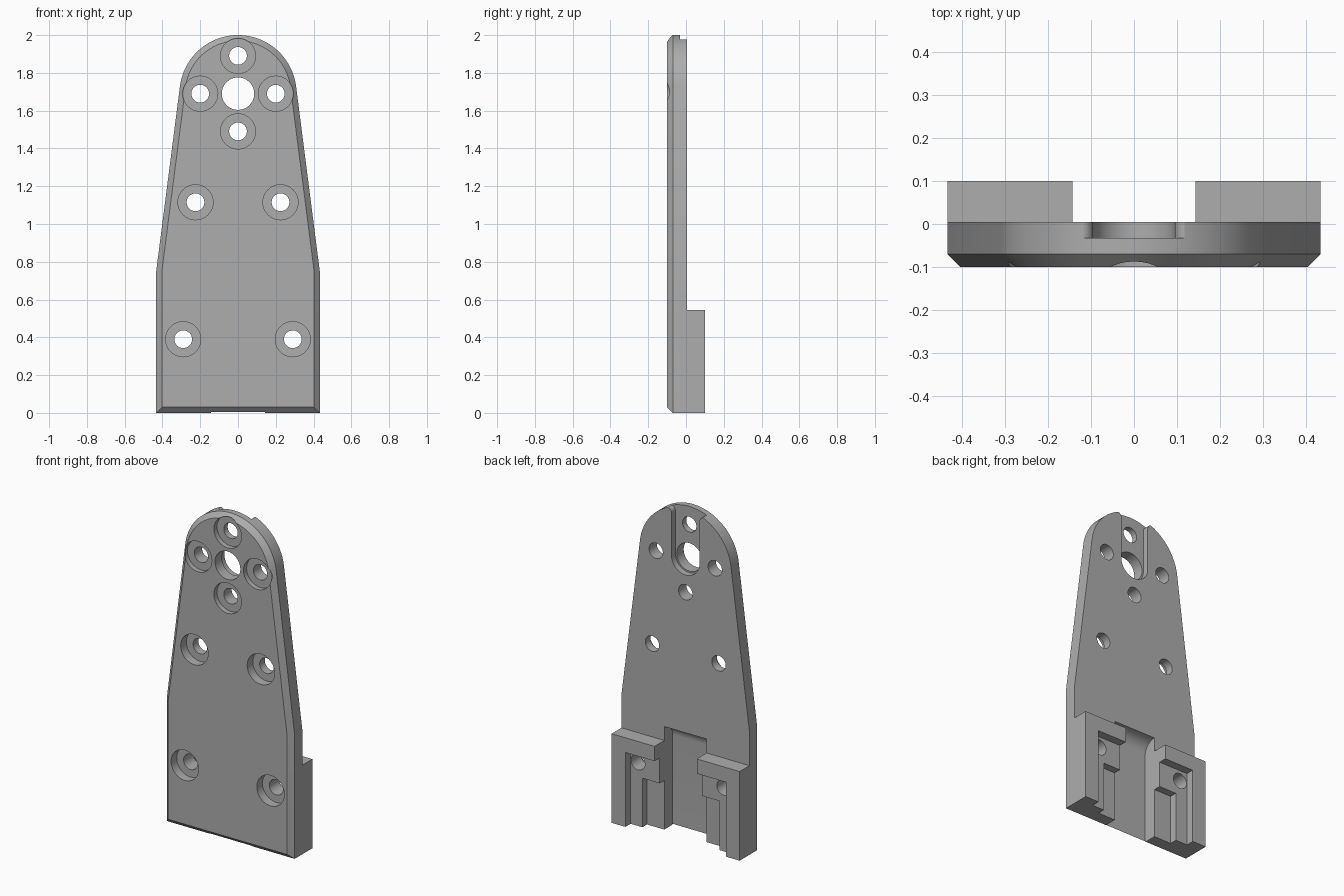
import bpy, bmesh
from math import sin, cos, pi, radians
from mathutils import Vector

cube = bpy.data.objects.get("Cube")
if cube:
    bpy.data.objects.remove(cube, do_unlink=True)

gray = bpy.data.materials.new("machined gray")
gray.use_nodes = True
color = (0.42, 0.42, 0.42, 1)
gray.diffuse_color = color
gray.node_tree.nodes["Principled BSDF"].inputs["Base Color"].default_value = color

FRONT, BACK, REAR = -0.1, 0.005, 0.1     # plate front, plate back, block back
HALF, SHOULDER, CX_Z, R = 0.433, 0.75, 1.69, 0.31
CHANNEL = 0.143


def arc(cx, cz, r, a0, a1, n):
    angles = [radians(a0 + (a1 - a0) * i / n) for i in range(n + 1)]
    return [(cx + r * cos(a), cz + r * sin(a)) for a in angles]


def loft(name, sections):
    """Skin equal-length closed loops of 3D points and cap both ends."""
    bm = bmesh.new()
    loops = [[bm.verts.new(p) for p in s] for s in sections]
    n = len(loops[0])
    for a, b in zip(loops, loops[1:]):
        for i in range(n):
            j = (i + 1) % n
            bm.faces.new((a[i], a[j], b[j], b[i]))
    bm.faces.new(loops[0])
    bm.faces.new(loops[-1][::-1])
    bmesh.ops.recalc_face_normals(bm, faces=bm.faces)
    mesh = bpy.data.meshes.new(name)
    bm.to_mesh(mesh)
    bm.free()
    mesh.materials.append(gray)
    obj = bpy.data.objects.new(name, mesh)
    bpy.context.collection.objects.link(obj)
    return obj


def prism(name, profile, y0, y1):
    return loft(name, [[(x, y, z) for x, z in profile] for y in (y0, y1)])


def combine(target, tool, operation):
    mod = target.modifiers.new(operation, 'BOOLEAN')
    mod.operation, mod.solver, mod.object = operation, 'EXACT', tool
    bpy.context.view_layer.objects.active = target
    bpy.ops.object.modifier_apply(modifier=mod.name)
    bpy.data.objects.remove(tool, do_unlink=True)


def outline(inset):
    h = HALF - inset
    return ([(-h, inset), (h, inset), (h, SHOULDER)]
            + arc(0, CX_Z, R - inset, 7.5, 172.5, 48) + [(-h, SHOULDER)])


# Tapered plate with a chamfered front edge
plate = loft("mounting_plate", [[(x, y, z) for x, z in outline(inset)]
             for y, inset in ((BACK, 0), (-0.07, 0), (FRONT, 0.03))])

# Stepped rear blocks, mirrored left and right
inner_step = [(0.26, 0), (HALF, 0), (HALF, 0.545), (CHANNEL, 0.545),
              (CHANNEL, 0.3), (0.26, 0.3)]
outer_step = [(0.34, 0), (HALF, 0), (HALF, 0.545), (CHANNEL, 0.545),
              (CHANNEL, 0.455), (0.34, 0.455)]
for side in (1, -1):
    for profile, y0, y1 in ((inner_step, -0.02, 0.05), (outer_step, 0.03, REAR)):
        mirrored = [(side * x, z) for x, z in profile]
        combine(plate, prism("rear_block", mirrored, y0, y1), 'UNION')

# Central channel with a rounded upper end
channel = [(0.2, -0.05), (-0.075, -0.05)] + arc(BACK, 0.55, 0.08, 180, 90, 12) + [(0.2, 0.63)]
combine(plate, loft("channel_cutter", [[(x, y, z) for y, z in channel]
        for x in (-CHANNEL, CHANNEL)]), 'DIFFERENCE')

# Slot at the top of the back, flared where it leaves the edge
flare = arc(0.122, 1.95, 0.027, 180, 90, 8) + [(0.122, 2.1)]
slot = (arc(0, CX_Z, 0.095, 180, 360, 32) + flare
        + [(-x, z) for x, z in reversed(flare)])
combine(plate, prism("slot_cutter", slot, -0.033, 0.2), 'DIFFERENCE')


# Round holes with counterbores on the front
def drill(x, z, r, y0, y1):
    circle = arc(x, z, r, 0, 360, 32)[:-1]
    combine(plate, prism("hole_cutter", circle, y0, y1), 'DIFFERENCE')


drill(0, CX_Z, 0.086, -0.2, 0.2)
upper = [(0, 1.89), (0.2, CX_Z), (-0.2, CX_Z), (0, 1.49)]
lower = [(s * x, z) for x, z in ((0.225, 1.115), (0.29, 0.39)) for s in (1, -1)]
for holes, depth in ((upper, 0.03), (lower, 0.055)):
    for x, z in holes:
        drill(x, z, 0.093, -0.2, FRONT + depth)
        drill(x, z, 0.047, -0.2, 0.2)

# Smooth curved walls, keep edges sharp
bpy.ops.object.select_all(action='DESELECT')
plate.select_set(True)
bpy.context.view_layer.objects.active = plate
bpy.ops.object.shade_smooth_by_angle(angle=radians(25))
